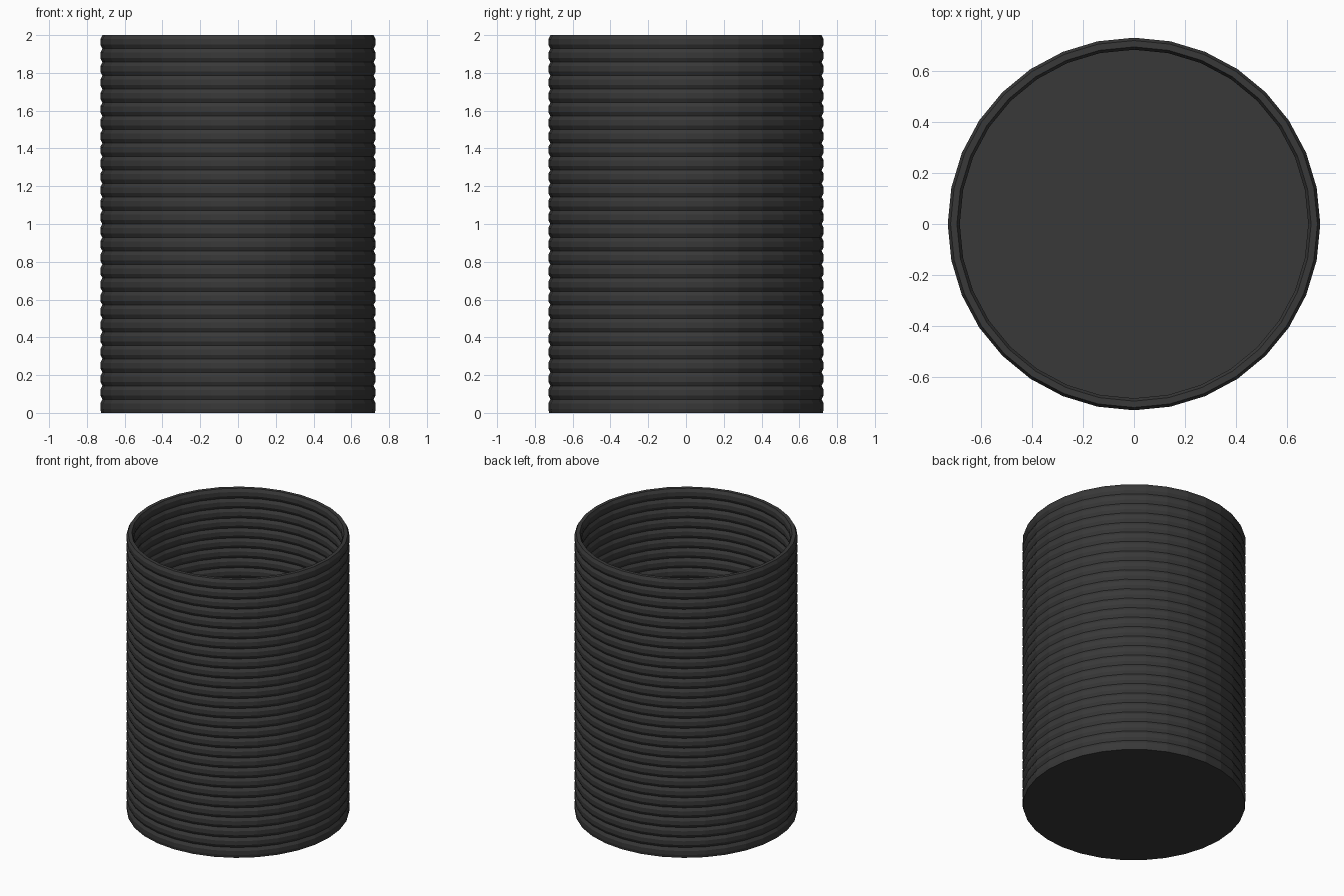
import bpy, bmesh, math

if "Cube" in bpy.data.objects:
    bpy.data.objects.remove(bpy.data.objects["Cube"])

SIDES, RINGS, H = 32, 28, 2.0
PITCH = H / RINGS
R_OUT, R_IN, DEPTH = 0.729, 0.682, 0.011


# Ribbed profile from the base centre, up the outside, down the inside
def rib(r, direction):
    pts = []
    for i in range(RINGS):
        z = i * PITCH
        pts += [(r - direction * DEPTH, z), (r, z + PITCH * 0.3), (r, z + PITCH * 0.7)]
    pts.append((r - direction * DEPTH, H))
    return pts


outer = rib(R_OUT, 1)
outer[0] = (R_OUT - 0.005, 0)
inner = [p for p in rib(R_IN, -1) if p[1] > 0.05]
profile = outer + inner[::-1] + [(R_IN, 0.04)]

# Lathe the profile into a low-sided ribbed cup
bm = bmesh.new()
loops = []
for r, z in profile:
    loops.append([bm.verts.new((r * math.cos(2 * math.pi * k / SIDES),
                                r * math.sin(2 * math.pi * k / SIDES), z))
                  for k in range(SIDES)])
for a, b in zip(loops, loops[1:]):
    for k in range(SIDES):
        n = (k + 1) % SIDES
        bm.faces.new((a[k], a[n], b[n], b[k]))
bm.faces.new(loops[0][::-1])   # underside
bm.faces.new(loops[-1])        # inner floor
bmesh.ops.recalc_face_normals(bm, faces=bm.faces)
mesh = bpy.data.meshes.new("ribbed_cup")
bm.to_mesh(mesh)
bm.free()
cup = bpy.data.objects.new("ribbed_cup", mesh)
bpy.context.collection.objects.link(cup)

# Dark charcoal finish
mat = bpy.data.materials.new("charcoal")
mat.diffuse_color = (0.04, 0.04, 0.04, 1)
mat.use_nodes = True
mat.node_tree.nodes["Principled BSDF"].inputs["Base Color"].default_value = mat.diffuse_color
mesh.materials.append(mat)
